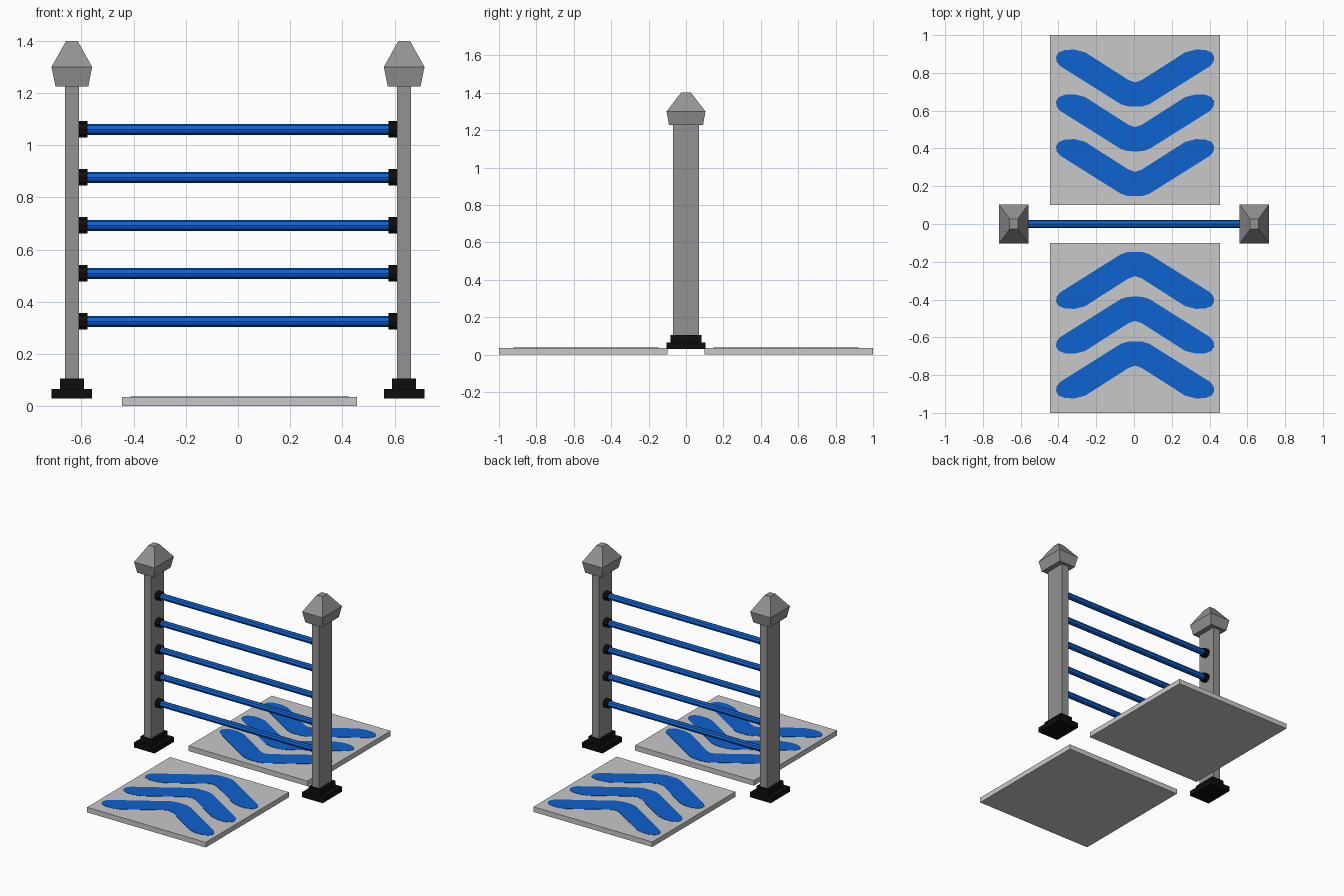
import bpy, bmesh, math
from mathutils import Matrix

if "Cube" in bpy.data.objects:
    bpy.data.objects.remove(bpy.data.objects["Cube"])


def material(name, rgb):
    m = bpy.data.materials.new(name)
    m.diffuse_color = (*rgb, 1)
    m.use_nodes = True
    m.node_tree.nodes["Principled BSDF"].inputs["Base Color"].default_value = m.diffuse_color
    return m


POST_GREY = material("post grey", (0.29, 0.29, 0.29))
MAT_GREY = material("light grey", (0.58, 0.58, 0.58))
BLUE = material("blue", (0.004, 0.122, 0.63))
BLACK = material("black", (0.004, 0.004, 0.004))


def finish(name, bm, mat):
    bmesh.ops.recalc_face_normals(bm, faces=bm.faces)
    me = bpy.data.meshes.new(name)
    bm.to_mesh(me)
    bm.free()
    me.materials.append(mat)
    ob = bpy.data.objects.new(name, me)
    bpy.context.collection.objects.link(ob)
    return ob


def stack(name, cx, cy, rings, mat):
    """Closed solid from rectangular rings (half x, half y, z)."""
    bm = bmesh.new()
    loops = [[bm.verts.new((cx + sx * hx, cy + sy * hy, z))
              for sx, sy in ((-1, -1), (1, -1), (1, 1), (-1, 1))]
             for hx, hy, z in rings]
    bm.faces.new(loops[0])
    bm.faces.new(loops[-1])
    for a, b in zip(loops, loops[1:]):
        for i in range(4):
            j = (i + 1) % 4
            bm.faces.new((a[i], a[j], b[j], b[i]))
    return finish(name, bm, mat)


def rod(name, x0, x1, z, radius, mat):
    """Eight-sided rod along x."""
    bm = bmesh.new()
    place = Matrix.Translation(((x0 + x1) / 2, 0, z)) @ Matrix.Rotation(math.pi / 2, 4, 'Y')
    bmesh.ops.create_cone(bm, cap_ends=True, segments=8, radius1=radius,
                          radius2=radius, depth=abs(x1 - x0), matrix=place)
    return finish(name, bm, mat)


POST_X = 0.637
BAR_Z = [0.325 + 0.184 * i for i in range(5)]
MAT_X, MAT_TOP = 0.006, 0.035

# Posts with stepped feet, caps and bar sockets
for side, s in (("left", -1), ("right", 1)):
    x = s * POST_X
    stack(f"{side}_post", x, 0, [(0.027, 0.07, 0.10), (0.027, 0.07, 1.23)], POST_GREY)
    stack(f"{side}_cap", x, 0, [(0.063, 0.091, 1.226), (0.078, 0.104, 1.30),
                                (0.022, 0.027, 1.40)], POST_GREY)
    stack(f"{side}_foot", x, 0, [(0.078, 0.104, 0.03), (0.078, 0.104, 0.065),
                                 (0.046, 0.082, 0.065), (0.046, 0.082, 0.105)], BLACK)
    for i, z in enumerate(BAR_Z):
        rod(f"{side}_socket_{i + 1}", s * 0.577, s * 0.612, z, 0.031, BLACK)

# Horizontal bars
for i, z in enumerate(BAR_Z):
    rod(f"bar_{i + 1}", -0.578, 0.578, z, 0.021, BLUE)

# Right half of a chevron outline, apex at the origin
HALF = [(0.04, 0.002), (0.075, 0.013), (0.397, 0.215), (0.415, 0.238), (0.419, 0.264),
        (0.405, 0.287), (0.370, 0.301), (0.320, 0.302), (0.265, 0.288), (0.035, 0.141)]
OUTLINE = HALF + [(0, 0.129)] + [(-x, y) for x, y in reversed(HALF)] + [(0, 0)]


def chevron(name, y0, direction):
    bm = bmesh.new()
    z = MAT_TOP - 0.001
    f = bm.faces.new([bm.verts.new((MAT_X + x, direction * (y0 + y), z)) for x, y in OUTLINE])
    up = bmesh.ops.extrude_face_region(bm, geom=[f])["geom"]
    bmesh.ops.translate(bm, vec=(0, 0, 0.003),
                        verts=[v for v in up if isinstance(v, bmesh.types.BMVert)])
    return finish(name, bm, BLUE)


# Floor mats with three chevrons each, pointing at the bars
for side, d in (("front", -1), ("back", 1)):
    stack(f"{side}_mat", MAT_X, d * 0.55, [(0.45, 0.45, 0), (0.45, 0.45, MAT_TOP)], MAT_GREY)
    for i in range(3):
        chevron(f"{side}_chevron_{i + 1}", 0.147 + 0.237 * i, d)
